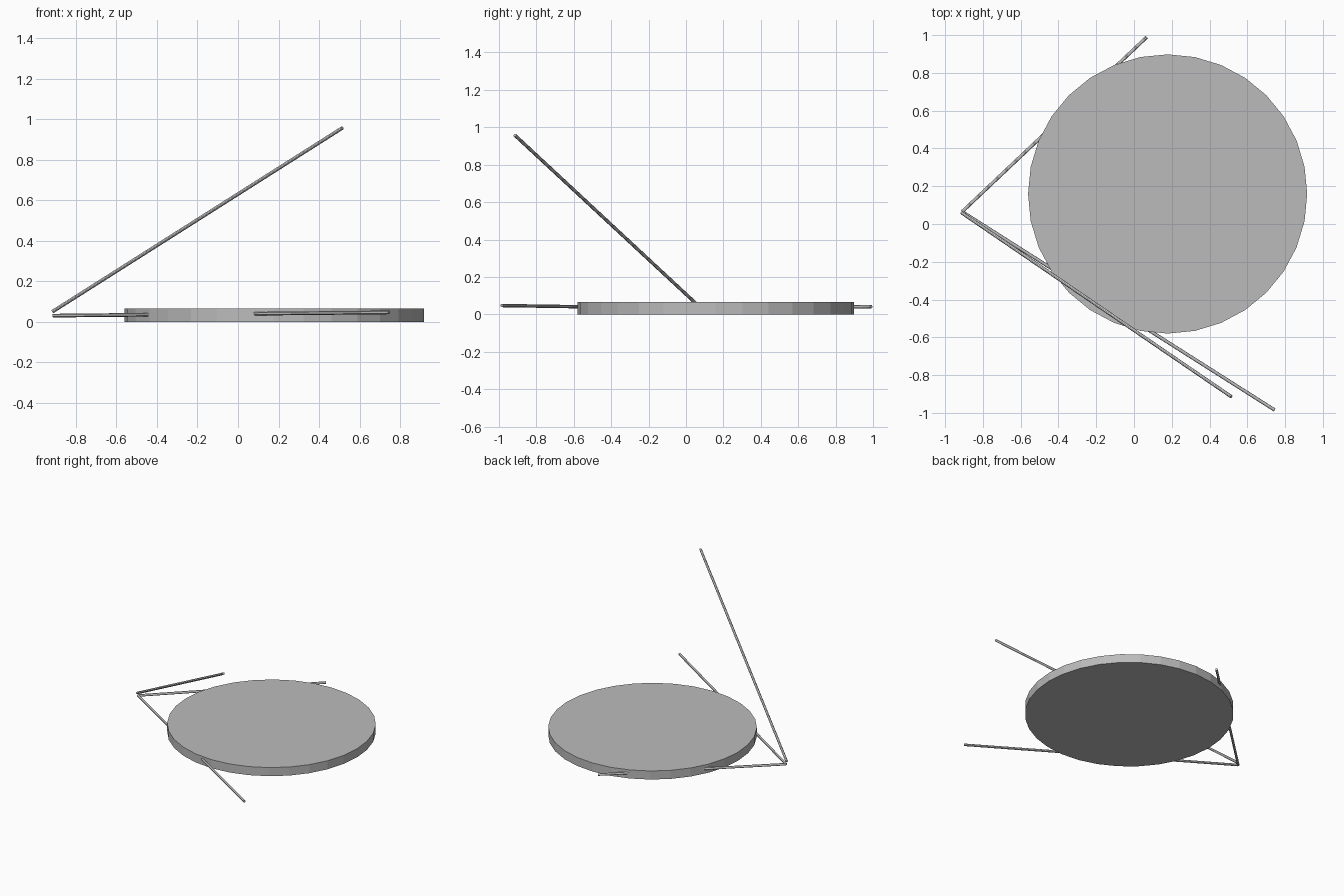
import bpy
from mathutils import Vector

cube = bpy.data.objects.get("Cube")
if cube:
    bpy.data.objects.remove(cube, do_unlink=True)


def make_material(name, value):
    mat = bpy.data.materials.new(name)
    mat.use_nodes = True
    colour = (value, value, value, 1)
    mat.diffuse_color = colour
    mat.node_tree.nodes["Principled BSDF"].inputs["Base Color"].default_value = colour
    return mat


grey = make_material("plain grey", 0.5)


def rod(name, start, end, radius=0.009, sides=12):
    """Thin straight cylinder between two points."""
    a, b = Vector(start), Vector(end)
    bpy.ops.mesh.primitive_cylinder_add(
        vertices=sides, radius=radius, depth=(b - a).length, location=(a + b) / 2,
        rotation=(b - a).to_track_quat('Z', 'Y').to_euler())
    obj = bpy.context.object
    obj.name = name
    obj.data.materials.append(grey)
    bpy.ops.object.shade_smooth_by_angle()


# Flat round disc
bpy.ops.mesh.primitive_cylinder_add(vertices=32, radius=0.739, depth=0.067,
                                    location=(0.178, 0.159, 0.0335))
disc = bpy.context.object
disc.name = "disc"
disc.data.materials.append(grey)

# Three rods meeting in one corner: two lie through the disc, one rises
rod("back_rod", (-0.91, 0.065, 0.031), (0.068, 0.99, 0.041))
rod("front_rod", (-0.91, 0.065, 0.031), (0.745, -0.985, 0.047))
rod("raised_rod", (-0.913, 0.06, 0.052), (0.515, -0.914, 0.957))
